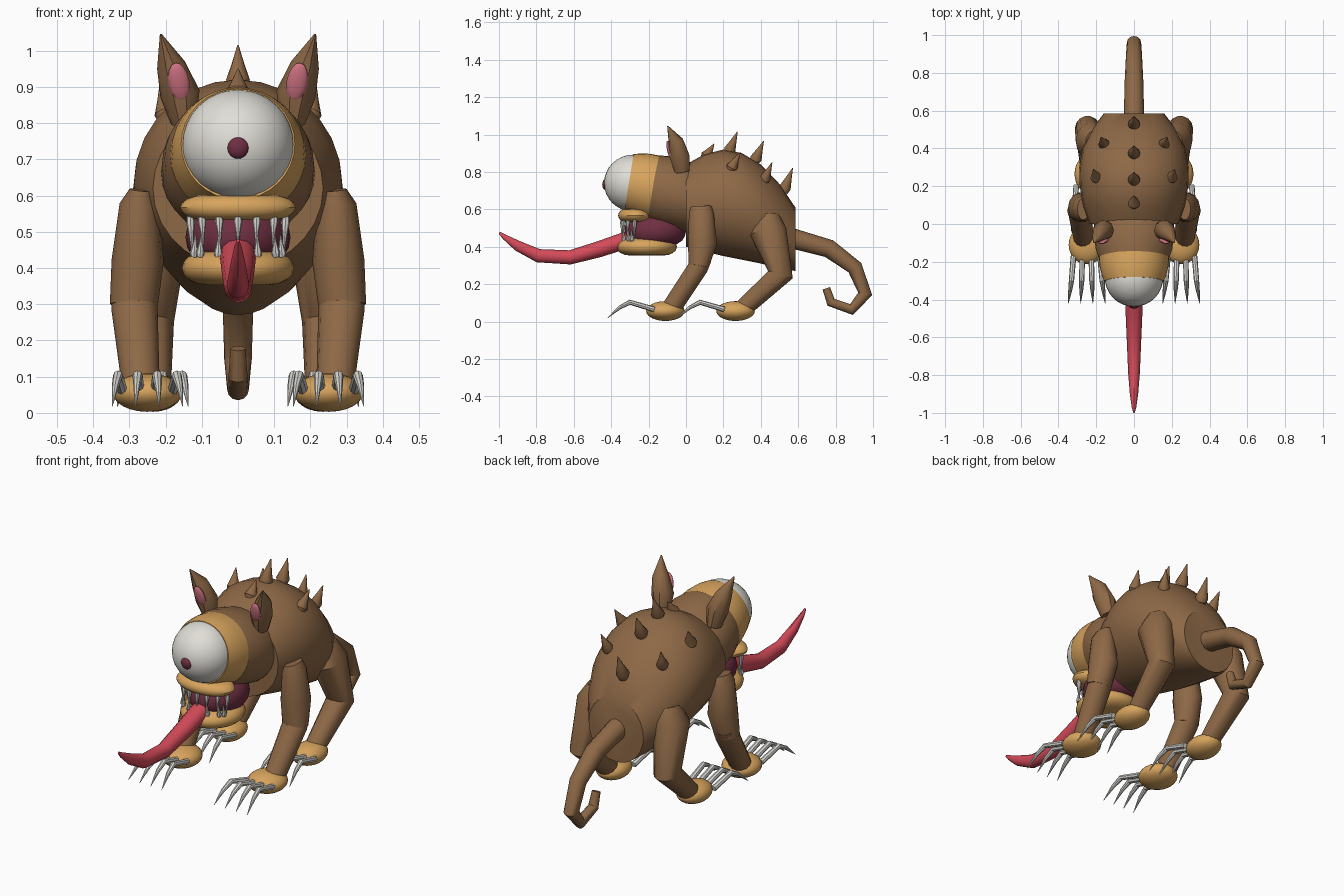
import bpy, bmesh
from math import sin, cos, pi, radians, sqrt
from mathutils import Vector, Matrix

if "Cube" in bpy.data.objects:
    bpy.data.objects.remove(bpy.data.objects["Cube"], do_unlink=True)

parts = []


def material(name, r, g, b):
    m = bpy.data.materials.new(name)
    m.use_nodes = True
    m.diffuse_color = (r, g, b, 1)
    m.node_tree.nodes["Principled BSDF"].inputs["Base Color"].default_value = (r, g, b, 1)
    return m


FUR = material("brown fur", .27, .14, .062)
TAN = material("tan skin", .68, .37, .11)
WHITE = material("eye white", .75, .73, .68)
BONE = material("claw bone", .68, .67, .63)
RED = material("tongue red", .66, .07, .10)
PLUM = material("dark plum", .16, .028, .055)
PINK = material("ear pink", .62, .17, .22)


def finish(name, bm, mat):
    bmesh.ops.recalc_face_normals(bm, faces=bm.faces)
    mesh = bpy.data.meshes.new(name)
    bm.to_mesh(mesh)
    bm.free()
    mesh.materials.append(mat)
    ob = bpy.data.objects.new(name, mesh)
    bpy.context.collection.objects.link(ob)
    parts.append(ob)
    return ob


def loft(name, rings, mat, sides=12, axis=None):
    """Skin elliptical rings (x, y, z, radius_x, radius_other) along a path."""
    bm = bmesh.new()
    pts = [Vector(r[:3]) for r in rings]
    loops = []
    for i, r in enumerate(rings):
        if axis:
            t = Vector(axis).normalized()
        else:
            t = Vector()
            if i > 0:
                t += (pts[i] - pts[i - 1]).normalized()
            if i < len(pts) - 1:
                t += (pts[i + 1] - pts[i]).normalized()
            t.normalize()
        u = (Vector((1, 0, 0)) - t * t.x).normalized()
        v = t.cross(u)
        loops.append([bm.verts.new(pts[i] + u * r[3] * cos(2 * pi * k / sides)
                                   + v * r[-1] * sin(2 * pi * k / sides)) for k in range(sides)])
    for a, b in zip(loops, loops[1:]):
        for k in range(sides):
            n = (k + 1) % sides
            bm.faces.new((a[k], a[n], b[n], b[k]))
    bm.faces.new(loops[0])
    bm.faces.new(loops[-1])
    return finish(name, bm, mat)


def ellipsoid(name, center, radii, mat, seg=24, tilt=None):
    bm = bmesh.new()
    mtx = Matrix.Translation(center) @ (tilt or Matrix()) @ Matrix.Diagonal((*radii, 1))
    bmesh.ops.create_uvsphere(bm, u_segments=seg, v_segments=seg // 2, radius=1, matrix=mtx)
    return finish(name, bm, mat)


def pad(name, y, z, rx, ry, h, mat):
    """Rounded horizontal disc, fuller than an ellipsoid."""
    rings = []
    for i in range(9):
        a = -pi / 2 + pi * i / 8
        s = .55 + .45 * cos(a)
        rings.append((0, y, z + h * sin(a), rx * s, ry * s))
    return loft(name, rings, mat, 28, (0, 0, 1))


def cone(name, base, tip, r, mat, sides=8):
    """Pointed spike, slightly swollen above its root."""
    a, b = Vector(base), Vector(tip)
    return loft(name, [(*a, r * .75), (*a.lerp(b, .2), r), (*a.lerp(b, .6), r * .5), (*b, .002)], mat, sides)


# Body: rows of y, bottom, top, half width
torso = [(0, .40, .84, .235), (.1, .375, .895, .27), (.2, .35, .92, .287), (.3, .33, .90, .29),
         (.4, .31, .84, .272), (.5, .285, .735, .225), (.585, .27, .61, .16)]
loft("body", [(0, y, (lo + hi) / 2, w, (hi - lo) / 2) for y, lo, hi, w in torso], FUR, 28, (0, 1, 0))

# Head, eyelid and eye
TILT = (0, .987, -.16)
loft("head", [(0, -.178, .712, .187, .178), (0, -.13, .70, .203, .188), (0, -.07, .685, .21, .19),
              (0, 0, .665, .212, .188), (0, .05, .65, .20, .18)], FUR, 32, TILT)
loft("eyelid", [(0, -.305, .742, .157, .155), (0, -.27, .737, .171, .164),
                (0, -.22, .725, .183, .174), (0, -.172, .712, .187, .178)], TAN, 32, TILT)
ellipsoid("eyeball", (0, -.283, .74), (.155, .155, .152), WHITE, 32)
ellipsoid("pupil", (0, -.428, .732), (.031, .02, .031), PLUM, 16)

# Mouth
pad("upper_lip", -.27, .567, .16, .093, .035, TAN)
pad("lower_lip", -.21, .40, .155, .162, .047, TAN)
pad("mouth_interior", -.165, .485, .145, .165, .075, PLUM)


def tooth(name, x, z, dz, r):
    y = -.235 - .105 * sqrt(max(0, 1 - (x / .142) ** 2))
    cone(name, (x, y, z), (x * .96, y - .004, z + dz), r, BONE)


for x in (-.132, -.1, -.052, 0, .052, .1, .132):
    tooth("upper_tooth", x, .545, -.08 if abs(x) < .11 else -.1, .012)
for x in (-.122, -.105, -.055, .055, .105, .122):
    tooth("lower_tooth", x, .43, .06, .012)
loft("tongue", [(0, -.2, .475, .04, .035), (0, -.33, .432, .05, .045), (0, -.46, .388, .045, .043),
                (0, -.62, .343, .038, .038), (0, -.79, .352, .031, .036), (0, -.9, .405, .022, .028),
                (0, -.97, .452, .012, .014), (0, -.998, .475, .004, .006)], RED, 12)

# Curled tail
loft("tail", [(0, .53, .455, .055), (0, .765, .39, .049), (0, .903, .288, .042), (0, .958, .148, .038),
              (0, .885, .064, .03), (0, .775, .103, .026), (0, .75, .178, .021)], FUR, 12)

# Back spikes
for y, z, tip in ((.10, .87, .95), (.225, .895, 1.015), (.365, .85, .965), (.52, .69, .82)):
    cone("back_spike", (0, y, z), (0, y + .05, tip), .033, FUR, 10)
for s in (-1, 1):
    cone("side_spike", (s * .195, .235, .805), (s * .215, .29, .905), .032, FUR, 10)
    cone("side_spike", (s * .155, .415, .745), (s * .175, .46, .85), .03, FUR, 10)


def foot(name, x, y, s, rx):
    """Oval foot with four bent claws reaching forward."""
    ellipsoid(name + "_foot", (s * x, y, .056), (rx, .103, .053), TAN)
    for k in (-1.5, -.5, .5, 1.5):
        cx = x + k * .047
        loft(name + "_claw", [(s * cx, y - .06, .065, .015), (s * (cx + k * .007), y - .19, .103, .014),
                              (s * (cx + k * .012), y - .245, .075, .01),
                              (s * (cx + k * .018), y - .31, .018, .001)], BONE, 8)


for s, side in ((1, "left"), (-1, "right")):
    # Legs: upper and lower segments
    loft(side + "_front_upper_leg", [(s * .268, .08, .615, .032, .058), (s * .272, .082, .575, .055, .068),
                                     (s * .277, .088, .42, .072, .08), (s * .288, .068, .295, .066, .055)], FUR, 14)
    loft(side + "_front_lower_leg", [(s * .287, .09, .34, .06, .05), (s * .286, .065, .29, .064, .055),
                                     (s * .268, -.08, .07, .052, .053)], FUR, 14)
    loft(side + "_hind_leg", [(s * .2, .43, .56, .06, .07), (s * .225, .44, .48, .085, .1),
                              (s * .245, .505, .25, .068, .07), (s * .235, .305, .07, .05, .05)], FUR, 14)
    foot(side + "_front", .25, -.11, s, .096)
    foot(side + "_hind", .235, .265, s, .08)
    # Pointed ears with an inner pad
    loft(side + "_ear", [(s * .15, -.02, .80, .035, .042), (s * .16, -.033, .88, .055, .054),
                         (s * .185, -.053, .96, .04, .042), (s * .213, -.098, 1.045, .003)], FUR, 10)
    ellipsoid(side + "_inner_ear", (s * .163, -.086, .912), (.029, .014, .057), PINK, 16,
              Matrix.Rotation(radians(s * 10), 4, 'Y') @ Matrix.Rotation(radians(14), 4, 'X'))

# Smooth shading with crisp joints
bpy.ops.object.select_all(action='DESELECT')
for ob in parts:
    ob.select_set(True)
bpy.context.view_layer.objects.active = parts[0]
bpy.ops.object.shade_smooth_by_angle(angle=radians(35))
